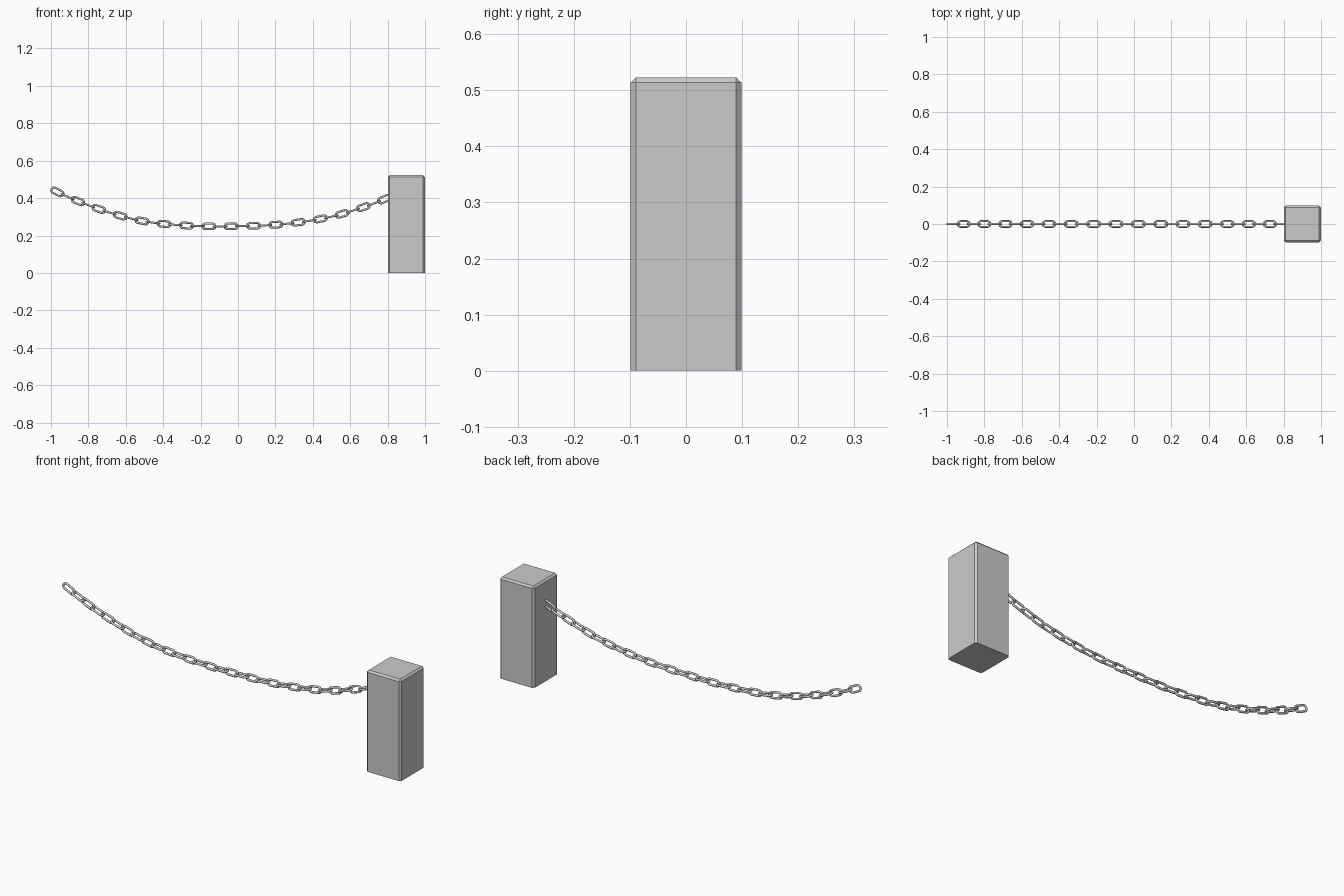
import bpy, bmesh, math
from mathutils import Vector, Matrix

if "Cube" in bpy.data.objects:
    bpy.data.objects.remove(bpy.data.objects["Cube"])

# post: box with bevelled top and upright edges
bpy.ops.mesh.primitive_cube_add(size=1)
post = bpy.context.object
post.name = "post"
bm = bmesh.new()
bm.from_mesh(post.data)
for v in bm.verts:
    v.co = Vector((0.9 + v.co.x * 0.197, v.co.y * 0.197, (v.co.z + 0.5) * 0.523))
edges = [e for e in bm.edges if max(v.co.z for v in e.verts) > 0.1]
bmesh.ops.bevel(bm, geom=edges, offset=0.009, offset_type='OFFSET',
                segments=1, profile=0.5, affect='EDGES')
bm.to_mesh(post.data)
bm.free()

# sagging path of the chain, sampled smoothly through a few points
KEYS = [(-1.1, .52), (-.97, .435), (-.72, .334), (-.5, .276), (-.25, .252), (0, .25),
        (.25, .262), (.5, .301), (.7, .362), (.8, .402), (.95, .47)]


def height(x):
    for i in range(1, len(KEYS) - 2):
        (x0, z0), (x1, z1), (x2, z2), (x3, z3) = KEYS[i - 1:i + 3]
        if x <= x2 or i == len(KEYS) - 3:
            h = x2 - x1
            t = (x - x1) / h
            m1, m2 = (z2 - z0) / (x2 - x0) * h, (z3 - z1) / (x3 - x1) * h
            return ((2*t**3 - 3*t**2 + 1) * z1 + (t**3 - 2*t**2 + t) * m1
                    + (-2*t**3 + 3*t**2) * z2 + (t**3 - t**2) * m2)


# one link: round wire swept along a stadium outline
LENGTH, WIDTH, WIRE, ARC, SIDES = 0.080, 0.041, 0.0055, 8, 10


def add_link(bm, mat):
    r = WIDTH / 2 - WIRE
    half = LENGTH / 2 - WIRE - r
    rings = []
    for end in (1, -1):
        for k in range(ARC + 1):
            a = math.pi * k / ARC - math.pi / 2 + (0 if end == 1 else math.pi)
            n = Vector((math.cos(a), math.sin(a), 0))
            c = n * r + Vector((end * half, 0, 0))
            rings.append([bm.verts.new(mat @ (c + n * WIRE * math.cos(b)
                          + Vector((0, 0, WIRE * math.sin(b)))))
                          for b in (2 * math.pi * s / SIDES for s in range(SIDES))])
    for i, ring in enumerate(rings):
        nxt = rings[(i + 1) % len(rings)]
        for s in range(SIDES):
            t = (s + 1) % SIDES
            bm.faces.new((ring[s], nxt[s], nxt[t], ring[t]))


# chain: links alternate by a quarter turn along the path
COUNT, START, END = 31, -0.966, 0.782
N = 2000
pts = [Vector((START + (END - START) * i / N, 0, 0)) for i in range(N + 1)]
dist = [0.0]
for p in pts:
    p.z = height(p.x)
for a, b in zip(pts, pts[1:]):
    dist.append(dist[-1] + (b - a).length)
bm = bmesh.new()
j = 0
for i in range(COUNT):
    target = dist[-1] * i / (COUNT - 1)
    while j < N and dist[j] < target - 1e-9:
        j += 1
    p = pts[j]
    slope = (height(p.x + .01) - height(p.x - .01)) / .02
    roll = math.pi / 2 if i % 2 == 0 else 0
    add_link(bm, Matrix.Translation(p) @ Matrix.Rotation(-math.atan(slope), 4, 'Y')
             @ Matrix.Rotation(roll, 4, 'X'))
bmesh.ops.recalc_face_normals(bm, faces=bm.faces)
me = bpy.data.meshes.new("chain")
bm.to_mesh(me)
bm.free()
chain = bpy.data.objects.new("chain", me)
bpy.context.collection.objects.link(chain)
for f in me.polygons:
    f.use_smooth = True
